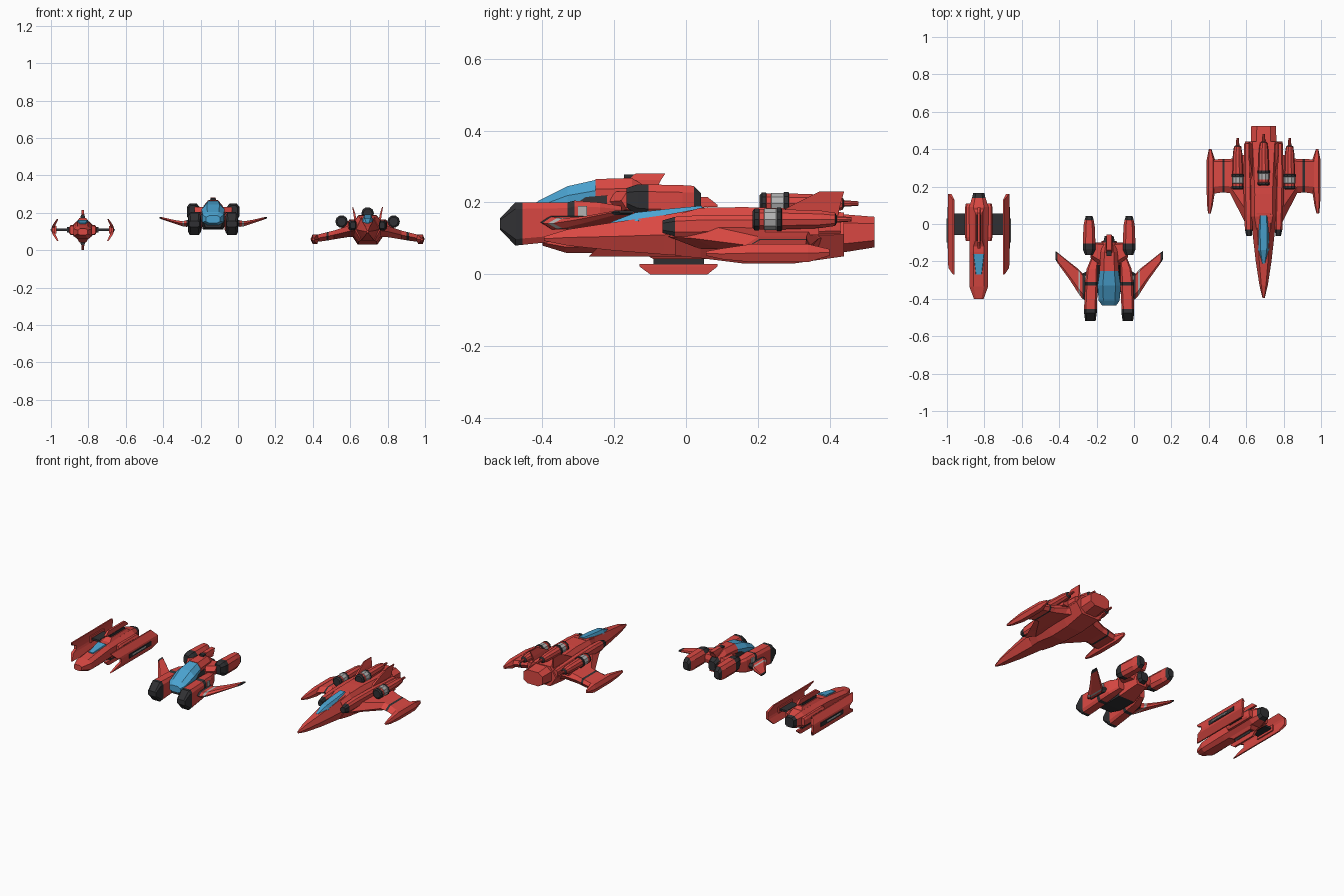
import bpy, bmesh, math

def mat(name, c):
    m = bpy.data.materials.new(name)
    m.diffuse_color = (*c, 1)
    return m

MATS = [mat("red", (0.70, 0.065, 0.055)), mat("dark", (0.03, 0.03, 0.033)),
        mat("blue", (0.07, 0.37, 0.64)), mat("grey", (0.45, 0.45, 0.45))]
R, D, B, G = range(4)
centre = 0.0      # x of the ship being built
LR = (("_left", -1), ("_right", 1))

def loft(name, rings, cols, pair=False):
    """Skin rings of points; cols = colour per segment (or one colour)."""
    if isinstance(cols, int):
        cols = [cols] * (len(rings) - 1)
    for suffix, s in (LR if pair else (("", 1),)):
        bm = bmesh.new()
        vs = [[bm.verts.new((centre + s * x, y, z)) for x, y, z in r] for r in rings]
        n = len(rings[0])
        for a, b, c in zip(vs, vs[1:], cols):
            for i in range(n):
                j = (i + 1) % n
                bm.faces.new((a[i], a[j], b[j], b[i])).material_index = c
        bm.faces.new(vs[0]).material_index = cols[0]
        bm.faces.new(vs[-1]).material_index = cols[-1]
        bmesh.ops.recalc_face_normals(bm, faces=bm.faces)
        me = bpy.data.meshes.new(name + suffix)
        bm.to_mesh(me)
        bm.free()
        for m in MATS:
            me.materials.append(m)
        bpy.context.collection.objects.link(bpy.data.objects.new(name + suffix, me))

def hexy(y, w, zb, zt, off=0, k=0.55):
    """Hexagonal section across y: half width w, heights zb..zt."""
    zm = (zb + zt) / 2
    return [(off + a, y, z) for a, z in
            ((-w, zm), (-w * k, zt), (w * k, zt), (w, zm), (w * k, zb), (-w * k, zb))]

def octy(y, w, zb, zt, off=0, k=0.55):
    """Eight-sided (chamfered box) section across y."""
    h, zm = (zt - zb) / 2, (zb + zt) / 2
    p = ((-1, -k), (-1, k), (-k, 1), (k, 1), (1, k), (1, -k), (k, -1), (-k, -1))
    return [(off + a * w, y, zm + b * h) for a, b in p]

def foil(x, y0, y1, zb, zt):
    """Wing section across x with thin leading edge."""
    zm, d = (zb + zt) / 2, (y1 - y0) * 0.2
    return [(x, y0, zm), (x, y0 + d, zt), (x, y1 - d / 3, zt),
            (x, y1, zm), (x, y1 - d / 3, zb), (x, y0 + d, zb)]

def rect(z, x0, x1, y0, y1):
    return [(x0, y0, z), (x1, y0, z), (x1, y1, z), (x0, y1, z)]

def box(name, x0, x1, y0, y1, z0, z1, c, pair=False):
    loft(name, [rect(z0, x0, x1, y0, y1), rect(z1, x0, x1, y0, y1)], c, pair)

def circ(y, r, off, z, n=10):
    return [(off + r * math.cos(i * math.tau / n), y, z + r * math.sin(i * math.tau / n))
            for i in range(n)]

# ---------- small scout ship ----------
centre = -0.83
loft("scout_hull", [octy(-0.40, 0.026, 0.08, 0.115), octy(-0.335, 0.05, 0.06, 0.13),
                    octy(-0.15, 0.05, 0.058, 0.155), octy(0.09, 0.052, 0.058, 0.158),
                    octy(0.14, 0.036, 0.07, 0.145), octy(0.165, 0.03, 0.08, 0.14)],
     [R, R, R, R, D])
loft("scout_canopy", [hexy(-0.27, 0.018, 0.11, 0.145, k=0.8), hexy(-0.16, 0.034, 0.11, 0.162, k=0.8)], B)
loft("scout_side_block", [octy(-0.09, 0.014, 0.085, 0.13, 0.055), octy(-0.07, 0.018, 0.08, 0.135, 0.055),
                          octy(0.09, 0.018, 0.08, 0.135, 0.055), octy(0.11, 0.014, 0.085, 0.13, 0.055)], R, True)
box("scout_wing_strut", 0.05, 0.155, -0.06, 0.055, 0.103, 0.115, D, True)
box("scout_wing_root", 0.06, 0.085, -0.055, 0.05, 0.095, 0.123, D, True)
for tag, f in (("top", lambda z: 0.215 - z), ("bottom", lambda z: z)):
    loft("scout_fin_" + tag, [rect(f(0.0), -0.006, 0.006, -0.10, 0.06),
                              rect(f(0.022), -0.008, 0.008, -0.13, 0.088),
                              rect(f(0.028), -0.008, 0.008, -0.13, 0.088)], R)
    loft("scout_fin_post_" + tag, [rect(f(0.027), -0.01, 0.01, -0.09, 0.05),
                                   rect(f(0.042), -0.012, 0.012, -0.09, 0.05)], D)
    loft("scout_fin_base_" + tag, [rect(f(0.042), -0.018, 0.018, -0.09, 0.06),
                                   rect(f(0.065), -0.032, 0.032, -0.13, 0.09)], R)
# curved side panels with a recessed outer rail
loft("scout_panel", [rect(0.05, 0.130, 0.138, -0.27, 0.13), rect(0.085, 0.146, 0.162, -0.235, 0.16),
                     rect(0.098, 0.15, 0.165, -0.20, 0.16), rect(0.12, 0.15, 0.165, -0.20, 0.16),
                     rect(0.133, 0.146, 0.162, -0.235, 0.16), rect(0.168, 0.130, 0.138, -0.27, 0.13)], R, True)
box("scout_panel_rail", 0.16, 0.168, -0.13, 0.09, 0.096, 0.122, D, True)
loft("scout_rail_tube", [circ(-0.10, 0.006, 0.167, 0.109, 6), circ(0.03, 0.006, 0.167, 0.109, 6)], G, True)
box("scout_panel_mount", 0.14, 0.152, -0.07, 0.065, 0.09, 0.128, R, True)

# ---------- twin-prong interceptor ----------
centre = -0.133
loft("prong_ship_belly", [hexy(-0.41, 0.05, 0.12, 0.17, k=0.8), hexy(-0.34, 0.068, 0.11, 0.21, k=0.8),
                          hexy(-0.22, 0.068, 0.11, 0.22, k=0.8), hexy(-0.09, 0.04, 0.14, 0.21, k=0.8)], [D, D, R])
loft("prong_ship_canopy", [octy(-0.435, 0.038, 0.145, 0.185), octy(-0.41, 0.056, 0.135, 0.205),
                           octy(-0.33, 0.062, 0.13, 0.245), octy(-0.25, 0.05, 0.13, 0.263)], B)
loft("prong_ship_spine", [octy(-0.252, 0.052, 0.14, 0.265), octy(-0.15, 0.045, 0.14, 0.268),
                          octy(-0.10, 0.032, 0.15, 0.235), octy(-0.065, 0.024, 0.16, 0.215)], [R, R, D])
loft("prong_ship_dorsal_intake", [rect(0.24, -0.018, 0.018, -0.18, -0.08), rect(0.262, -0.018, 0.018, -0.16, -0.07),
                                  rect(0.281, -0.013, 0.013, -0.14, -0.057)], R)
box("prong_ship_intake_mouth", -0.014, 0.014, -0.172, -0.13, 0.25, 0.278, D)
# front prongs
loft("front_prong", [octy(-0.518, 0.028, 0.125, 0.155, 0.1, 0.7), octy(-0.475, 0.034, 0.08, 0.2, 0.1, 0.7),
                     octy(-0.455, 0.034, 0.082, 0.2, 0.1, 0.7), octy(-0.33, 0.034, 0.095, 0.2, 0.095, 0.7),
                     octy(-0.31, 0.034, 0.1, 0.205, 0.095, 0.7), octy(-0.24, 0.03, 0.11, 0.2, 0.09, 0.7),
                     octy(-0.18, 0.02, 0.13, 0.19, 0.075, 0.7)], [D, D, R, D, R, R], True)
box("prong_grey_vent", 0.105, 0.132, -0.30, -0.275, 0.13, 0.19, G, True)
# rear pods
loft("rear_pod", [octy(-0.165, 0.022, 0.185, 0.24, 0.107), octy(-0.135, 0.034, 0.165, 0.25, 0.107),
                  octy(-0.105, 0.034, 0.162, 0.25, 0.107), octy(-0.01, 0.03, 0.16, 0.248, 0.107),
                  octy(0.022, 0.024, 0.165, 0.246, 0.107), octy(0.042, 0.018, 0.18, 0.225, 0.107)],
     [D, D, R, R, D], True)
loft("rear_pod_arm", [foil(0.02, -0.24, -0.10, 0.17, 0.23), foil(0.10, -0.18, -0.10, 0.18, 0.23)], R, True)
# swept wings
loft("swept_wing", [foil(0.115, -0.415, -0.25, 0.13, 0.165), foil(0.142, -0.40, -0.265, 0.125, 0.16),
                    foil(0.155, -0.385, -0.25, 0.126, 0.157), foil(0.165, -0.37, -0.24, 0.128, 0.155),
                    foil(0.21, -0.30, -0.205, 0.143, 0.162), foil(0.275, -0.21, -0.153, 0.165, 0.177),
                    foil(0.287, -0.19, -0.145, 0.170, 0.178)], [D, R, G, R, R, D], True)

# ---------- large fighter ----------
centre = 0.693
loft("fighter_nose", [hexy(-0.395, 0.006, 0.093, 0.105), hexy(-0.33, 0.022, 0.08, 0.125),
                      hexy(-0.20, 0.042, 0.066, 0.145), hexy(-0.06, 0.058, 0.055, 0.165),
                      hexy(0.06, 0.07, 0.048, 0.187)], R)
loft("fighter_canopy", [hexy(-0.21, 0.012, 0.125, 0.145), hexy(-0.14, 0.03, 0.125, 0.172),
                        hexy(-0.05, 0.034, 0.13, 0.182), hexy(0.045, 0.028, 0.15, 0.191)], B)
loft("fighter_hull", [hexy(-0.03, 0.068, 0.052, 0.165), hexy(0.04, 0.098, 0.045, 0.185, k=0.5),
                      hexy(0.16, 0.105, 0.03, 0.187, k=0.45), hexy(0.30, 0.105, 0.03, 0.183, k=0.5),
                      hexy(0.44, 0.10, 0.05, 0.172, k=0.6)], R)
loft("fighter_tail", [octy(0.40, 0.07, 0.055, 0.17), octy(0.525, 0.066, 0.075, 0.16)], R)
loft("fighter_intake", [octy(-0.065, 0.014, 0.115, 0.15, 0.078), octy(-0.03, 0.02, 0.105, 0.16, 0.08),
                        octy(0.05, 0.022, 0.105, 0.165, 0.082), octy(0.20, 0.022, 0.105, 0.165, 0.085),
                        octy(0.43, 0.016, 0.11, 0.155, 0.088)], [D, R, R, R], True)
# wings and wingtip pods
loft("fighter_wing", [foil(0.07, -0.05, 0.40, 0.07, 0.14), foil(0.105, 0.02, 0.37, 0.07, 0.13),
                      foil(0.18, 0.165, 0.347, 0.058, 0.105), foil(0.208, 0.168, 0.347, 0.053, 0.098),
                      foil(0.220, 0.169, 0.347, 0.051, 0.095), foil(0.28, 0.16, 0.345, 0.043, 0.08)],
     [R, R, R, D, R], True)
loft("wingtip_pod", [hexy(0.055, 0.007, 0.052, 0.064, 0.29), hexy(0.10, 0.015, 0.042, 0.072, 0.287),
                     hexy(0.18, 0.023, 0.034, 0.084, 0.282), hexy(0.34, 0.023, 0.034, 0.084, 0.282),
                     hexy(0.40, 0.007, 0.052, 0.07, 0.286)], R, True)

# banded engines
def engine(name, off, z, y, r, pair):
    prof = [(0, .75), (.006, 1), (.018, 1), (.019, .93), (.032, .93), (.033, .98), (.066, .98),
            (.068, 1.06), (.08, 1.06), (.082, .92), (.19, .8), (.23, .6), (.235, .3), (.275, .2)]
    cols = [D, D, R, R, G, G, G, D, D, R, R, D, R]
    loft(name, [circ(y + a, r * b, off, z) for a, b in prof], cols, pair)

engine("side_engine", 0.139, 0.153, 0.185, 0.032, True)
engine("top_engine", 0, 0.197, 0.205, 0.032, False)
box("side_engine_mount", 0.08, 0.14, 0.22, 0.37, 0.11, 0.15, R, True)
# canted tail fins
loft("tail_fin", [rect(0.15, 0.056, 0.07, 0.22, 0.42), rect(0.195, 0.066, 0.076, 0.30, 0.43),
                  rect(0.23, 0.077, 0.082, 0.37, 0.44)], R, True)
